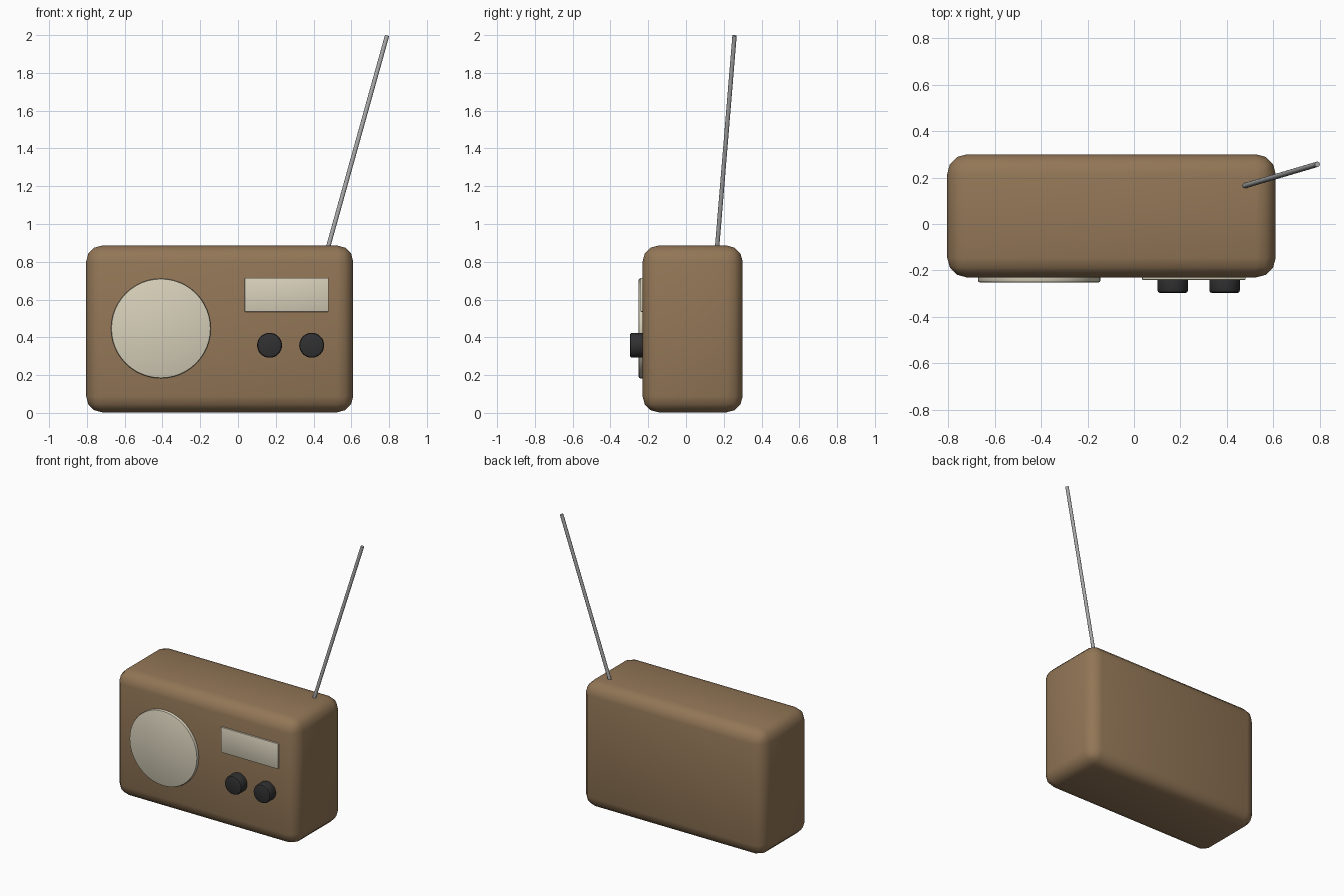
import bpy
import math
from mathutils import Vector

if "Cube" in bpy.data.objects:
    bpy.data.objects.remove(bpy.data.objects["Cube"], do_unlink=True)


def material(name, color):
    mat = bpy.data.materials.new(name)
    mat.use_nodes = True
    mat.diffuse_color = (*color, 1)
    mat.node_tree.nodes["Principled BSDF"].inputs["Base Color"].default_value = (*color, 1)
    return mat


def finish(name, mat, bevel=0, segments=3, angle=180):
    """Name, colour, round and smooth the active primitive."""
    ob = bpy.context.object
    ob.name = ob.data.name = name
    ob.data.materials.append(mat)
    bpy.ops.object.transform_apply(location=False, rotation=True, scale=True)
    if bevel:
        mod = ob.modifiers.new("rounded edges", "BEVEL")
        mod.width = bevel
        mod.segments = segments
        mod.limit_method = "ANGLE"
        bpy.ops.object.modifier_apply(modifier=mod.name)
    if angle < 180:
        bpy.ops.object.shade_smooth_by_angle(angle=math.radians(angle))
    else:
        bpy.ops.object.shade_smooth()
    return ob


def box(name, mat, low, high, bevel, segments=3, angle=180):
    low, high = Vector(low), Vector(high)
    bpy.ops.mesh.primitive_cube_add(size=1, location=(low + high) / 2)
    bpy.context.object.scale = high - low
    return finish(name, mat, bevel, segments, angle)


def rod(name, mat, start, end, radius, sides, bevel=0, segments=2, angle=180):
    start, end = Vector(start), Vector(end)
    axis = end - start
    bpy.ops.mesh.primitive_cylinder_add(vertices=sides, radius=radius,
                                        depth=axis.length, location=(start + end) / 2)
    bpy.context.object.rotation_euler = axis.to_track_quat("Z", "Y").to_euler()
    return finish(name, mat, bevel, segments, angle)


wood = material("wood brown", (0.29, 0.183, 0.095))
cream = material("cream", (0.68, 0.63, 0.49))
black = material("knob black", (0.03, 0.03, 0.03))
metal = material("antenna grey", (0.4, 0.4, 0.4))

# Case
box("case", wood, (-0.804, -0.23, 0.003), (0.61, 0.3, 0.886), 0.085)

# Speaker disc and tuning dial on the front
rod("speaker", cream, (-0.408, -0.21, 0.447), (-0.408, -0.251, 0.447), 0.264, 48, 0.008, 2, 40)
box("tuning_dial", cream, (0.035, -0.241, 0.535), (0.48, -0.21, 0.714), 0.004, 2, 40)

# Knobs
for side, x in (("right", 0.167), ("left", 0.39)):
    rod(side + "_knob", black, (x, -0.21, 0.358), (x, -0.297, 0.358), 0.066, 32, 0.012, 2, 40)

# Leaning antenna, its foot sunk into the case
rod("antenna", metal, (0.461, 0.16, 0.82), (0.789, 0.257, 1.997), 0.0115, 16, angle=40)
